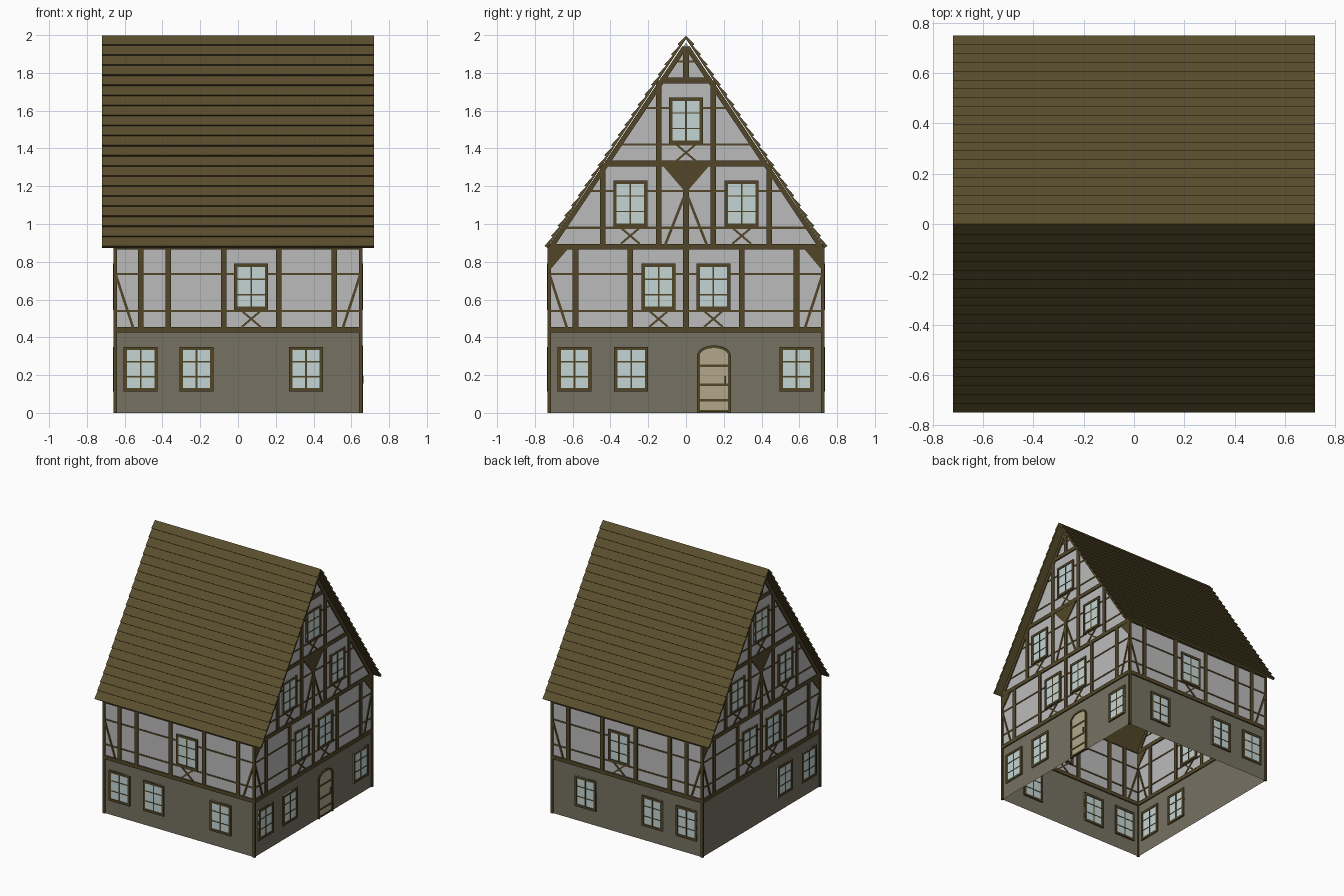
import bpy, bmesh, math
from mathutils import Matrix, Vector

if "Cube" in bpy.data.objects:
    bpy.data.objects.remove(bpy.data.objects["Cube"])

HX, HY = 0.65, 0.725            # half wall sizes
FLOORS = [0.44, 0.88, 1.32, 1.76]
SLOPE = 1.12 / 0.75


def material(name, rgb):
    m = bpy.data.materials.new(name)
    m.diffuse_color = (*rgb, 1)
    m.use_nodes = True
    m.node_tree.nodes["Principled BSDF"].inputs["Base Color"].default_value = m.diffuse_color
    return m


TIMBER = material("timber", (0.085, 0.062, 0.022))
ROOF = material("roof", (0.10, 0.075, 0.025))
PLASTER = material("plaster", (0.50, 0.50, 0.50))
STONE = material("stone", (0.18, 0.165, 0.12))
GLASS = material("glass", (0.55, 0.66, 0.66))
DOOR = material("door_wood", (0.45, 0.39, 0.26))
IRON = material("iron", (0.07, 0.07, 0.08))


def finish(bm, name, mat, M=Matrix()):
    bm.transform(M)
    bmesh.ops.recalc_face_normals(bm, faces=bm.faces)
    me = bpy.data.meshes.new(name)
    bm.to_mesh(me)
    bm.free()
    ob = bpy.data.objects.new(name, me)
    me.materials.append(mat)
    bpy.context.collection.objects.link(ob)
    return ob


# Facade drawing helpers: u across, z up, depth along local y
def prism(bm, pts, d):
    a = [bm.verts.new((u, -d, z)) for u, z in pts]
    b = [bm.verts.new((u, d, z)) for u, z in pts]
    bm.faces.new(a)
    bm.faces.new(b[::-1])
    for i in range(len(pts)):
        j = (i + 1) % len(pts)
        bm.faces.new((a[i], b[i], b[j], a[j]))


def beam(bm, p, q, w, d=0.008):
    p, q = Vector(p), Vector(q)
    t = (q - p).normalized()
    n = Vector((-t.y, t.x)) * w / 2
    prism(bm, [p - n, q - n, q + n, p + n], d)


def sheet(bm, pts):
    bm.faces.new([bm.verts.new((u, 0, z)) for u, z in pts])


def gable(z):
    return (1.96 - z) / SLOPE


def window(frame, glass, u, z0, z1, w=0.18):
    x0, x1, f = u - w / 2, u + w / 2, 0.018
    prism(glass, [(x0, z0), (x1, z0), (x1, z1), (x0, z1)], 0.006)
    for x in (x0 + f / 2, x1 - f / 2):
        beam(frame, (x, z0), (x, z1), f, 0.011)
    for z in (z0 + f / 2, z1 - f / 2):
        beam(frame, (x0 + f, z), (x1 - f, z), f, 0.011)
    beam(frame, (u, z0 + f), (u, z1 - f), 0.009, 0.009)
    for k in (1, 2):
        z = z0 + (z1 - z0) * k / 3
        beam(frame, (x0 + f, z), (x1 - f, z), 0.007, 0.008)


def cross(bm, u, floor):
    for s in (-1, 1):
        beam(bm, (u - s * 0.05, floor + 0.015), (u + s * 0.05, floor + 0.1), 0.011, 0.006)


def facade(name, M, half, posts, low_windows, windows, is_gable):
    timber, frame, glass, wall, base = (bmesh.new() for _ in range(5))
    # wall sheets
    sheet(base, [(-half, 0), (half, 0), (half, 0.44), (-half, 0.44)])
    top = [(half, 0.88)] + ([(0, 1.96)] if is_gable else []) + [(-half, 0.88)]
    sheet(wall, [(-half, 0.44), (half, 0.44)] + top)
    # posts, main beams and thin rails
    for u, z0, z1 in posts:
        beam(timber, (u, z0), (u, z1), 0.03)
    for s in (-1, 1):
        beam(timber, (s * half, 0), (s * half, 0.88), 0.018)
    for z in (FLOORS if is_gable else FLOORS[:2]):
        w = min(half, gable(z))
        beam(timber, (-w, z), (w, z), 0.03, 0.009)
        for dz in ((0.1, 0.295) if z < 1.7 else (0.1,)):
            if is_gable or z < 0.8:
                w = min(half, gable(z + dz))
                beam(timber, (-w, z + dz), (w, z + dz), 0.011, 0.004)
    # braces
    for s in (-1, 1):
        beam(timber, (s * half, 0.74), (s * (half - 0.095), 0.45), 0.014, 0.006)
        if is_gable:
            prism(timber, [(s * half, 0.75), (s * half, 0.88), (s * (half - 0.11), 0.88)], 0.0075)
            beam(timber, (0, 1.17), (s * 0.11, 0.89), 0.014, 0.006)
            beam(timber, (s * (half - 0.012), 0.88), (s * 0.008, 1.935), 0.026, 0.0085)
    if is_gable:
        prism(timber, [(-0.125, 1.31), (0, 1.165), (0.125, 1.31)], 0.0075)
    # windows
    for u in low_windows:
        window(frame, glass, u, 0.113, 0.35)
    for u, floor in windows:
        window(frame, glass, u, floor + 0.104, floor + 0.35)
        cross(timber, u, floor)
    for bm, part, mat in ((timber, "timber_frame", TIMBER), (frame, "window_frames", TIMBER),
                          (glass, "window_panes", GLASS), (wall, "plaster_wall", PLASTER),
                          (base, "stone_base", STONE)):
        finish(bm, f"{name}_{part}", mat, M)


# Long sides: the back mirrors the front
FRONT = Matrix.Translation((0, -HY, 0))
long_posts = [(u, 0.44, 0.88) for u in (-0.515, -0.37, -0.075, 0.215, 0.51)]
for name, M in (("front", FRONT), ("back", Matrix.Scale(-1, 4, (0, 1, 0)) @ FRONT)):
    facade(name, M, HX, long_posts, (-0.515, -0.22, 0.36), [(0.07, 0.44)], False)

# Gable ends: the left mirrors the right, without door
RIGHT = Matrix.Translation((HX, 0, 0)) @ Matrix.Rotation(math.pi / 2, 4, 'Z')
end_posts = [(u, 0.44, 0.88) for u in (-0.585, -0.295, 0, 0.295, 0.585)]
end_posts += [(u, 0.88, 1.32) for u in (-0.44, -0.145, 0, 0.145, 0.44)]
end_posts += [(-0.145, 1.32, 1.76), (0.145, 1.32, 1.76), (0, 1.76, 1.94)]
end_windows = [(-0.145, 0.44), (0.145, 0.44), (-0.295, 0.88), (0.295, 0.88), (0, 1.32)]
facade("right", RIGHT, HY, end_posts, (-0.59, -0.29, 0.585), end_windows, True)
facade("left", Matrix.Scale(-1, 4, (1, 0, 0)) @ RIGHT, HY, end_posts, (-0.59, -0.29),
       end_windows, True)

# Arched door in the right gable
def arch(w, spring, rise, n=12):
    return [(0.148 + w * math.cos(math.pi * i / n), spring + rise * math.sin(math.pi * i / n))
            for i in range(n + 1)]


leaf, surround, handle = bmesh.new(), bmesh.new(), bmesh.new()
prism(leaf, [(0.066, 0.005), (0.23, 0.005)] + arch(0.082, 0.31, 0.04), 0.006)
path = [(0.23, 0.0)] + arch(0.082, 0.305, 0.045) + [(0.066, 0.0)]
for p, q in zip(path, path[1:]):
    beam(surround, p, q, 0.014, 0.011)
for z in (0.01, 0.066, 0.15, 0.25):
    beam(surround, (0.066, z), (0.23, z), 0.013, 0.009)
beam(handle, (0.208, 0.155), (0.208, 0.195), 0.01, 0.014)
finish(leaf, "door_leaf", DOOR, RIGHT)
finish(surround, "door_frame", TIMBER, RIGHT)
finish(handle, "door_handle", IRON, RIGHT)

# Roof: lapped rows on both slopes, extruded along x
ROWS = 21
top, eave = Vector((0, 1.998)), Vector((0.741, 0.878))
t = (eave - top).normalized()
n = Vector((-t.y, t.x))
outer = [top]
for i in range(1, ROWS + 1):
    p = top.lerp(eave, i / ROWS)
    outer.append(p + n * 0.011)
    if i < ROWS:
        outer.append(p)
inner = [eave - n * 0.008, Vector((0, 1.98))]
half = outer + inner
profile = half + [Vector((-p.x, p.y)) for p in reversed(half[1:-1])]
roof = bmesh.new()
prism(roof, profile, 0.72)
finish(roof, "shingle_roof", ROOF, Matrix.Rotation(math.pi / 2, 4, 'Z'))
